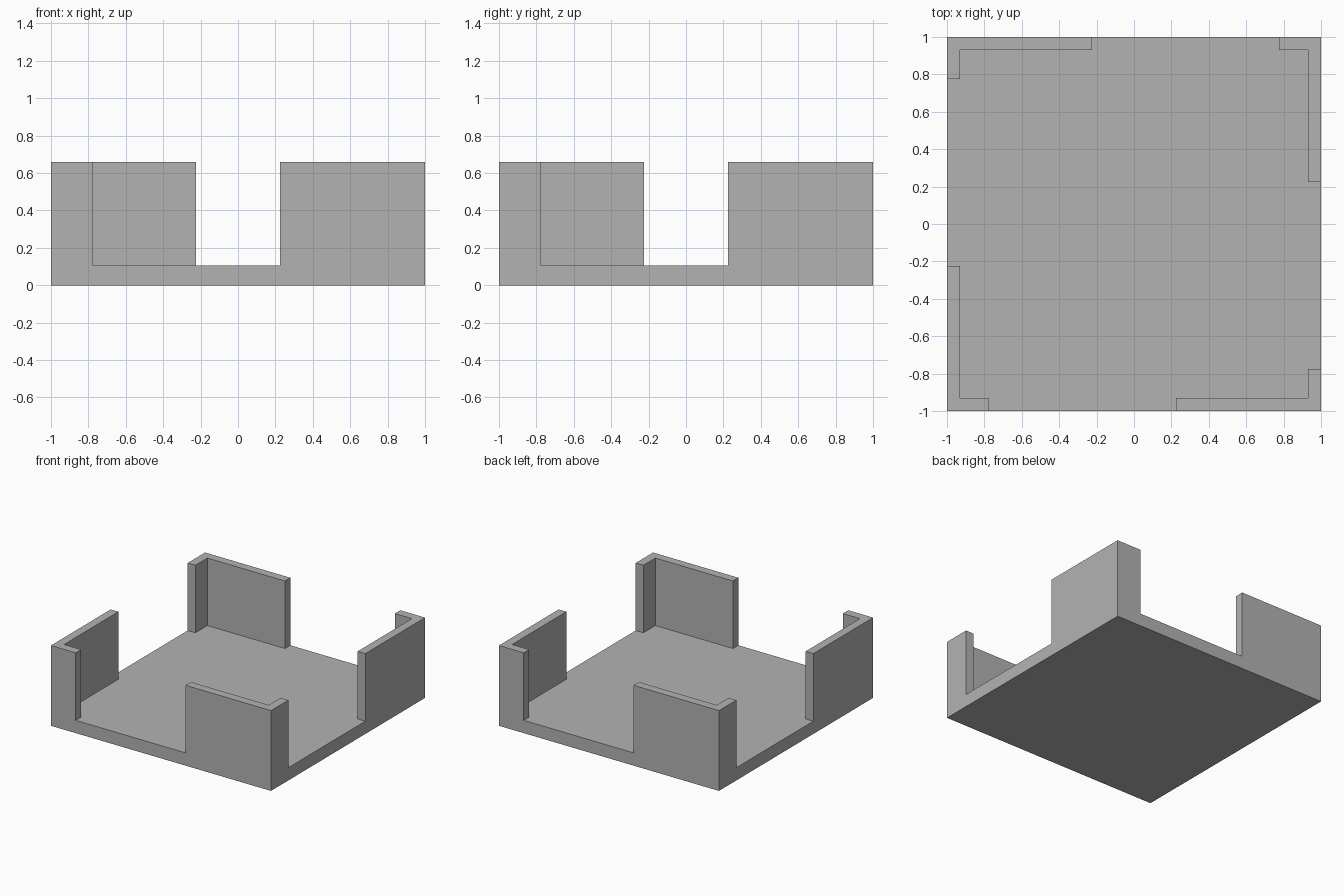
import bpy
import bmesh
from mathutils import Vector

if "Cube" in bpy.data.objects:
    bpy.data.objects.remove(bpy.data.objects["Cube"], do_unlink=True)

FLOOR = 0.105      # thickness of the base plate
HEIGHT = 0.66      # top of the corner walls
INNER = 0.93       # inner face of the walls
SHORT = 0.775      # end of each short wall
LONG = 0.225       # end of each long wall

# Single plain material
gray = bpy.data.materials.new("plain gray")
gray.use_nodes = True
color = (0.45, 0.45, 0.45, 1)
gray.diffuse_color = color
gray.node_tree.nodes["Principled BSDF"].inputs["Base Color"].default_value = color


def is_wall(x, y):
    """Turn the point into the front right corner and test the L shape there."""
    while not (x < 0 and y < 0):
        x, y = -y, x
        if x == 0 or y == 0:
            return False
    long_side = x < -INNER and y < -LONG
    short_side = y < -INNER and x < -SHORT
    return long_side or short_side


# Base plate
bm = bmesh.new()
bmesh.ops.create_cube(bm, size=1)
bmesh.ops.scale(bm, vec=(2, 2, FLOOR), verts=bm.verts)
bmesh.ops.translate(bm, vec=(0, 0, FLOOR / 2), verts=bm.verts)

# Score the plate along the wall outlines
for axis in (Vector((1, 0, 0)), Vector((0, 1, 0))):
    for d in (INNER, SHORT, LONG):
        for side in (-1, 1):
            bmesh.ops.bisect_plane(bm, geom=bm.verts[:] + bm.edges[:] + bm.faces[:],
                                   plane_co=axis * d * side, plane_no=axis)

# Raise the four corner walls
tops = []
for f in bm.faces:
    c = f.calc_center_median()
    if f.normal.z > 0.5 and abs(c.x) > 0.01 and abs(c.y) > 0.01 and is_wall(c.x, c.y):
        tops.append(f)
raised = bmesh.ops.extrude_face_region(bm, geom=tops)["geom"]
bmesh.ops.translate(bm, vec=(0, 0, HEIGHT - FLOOR),
                    verts=[v for v in raised if isinstance(v, bmesh.types.BMVert)])

# Merge coplanar faces into clean flat sides
bmesh.ops.dissolve_limit(bm, angle_limit=0.01, verts=bm.verts, edges=bm.edges)
bmesh.ops.recalc_face_normals(bm, faces=bm.faces)

mesh = bpy.data.meshes.new("corner_walled_tray")
bm.to_mesh(mesh)
bm.free()
mesh.materials.append(gray)
tray = bpy.data.objects.new("corner_walled_tray", mesh)
bpy.context.collection.objects.link(tray)
